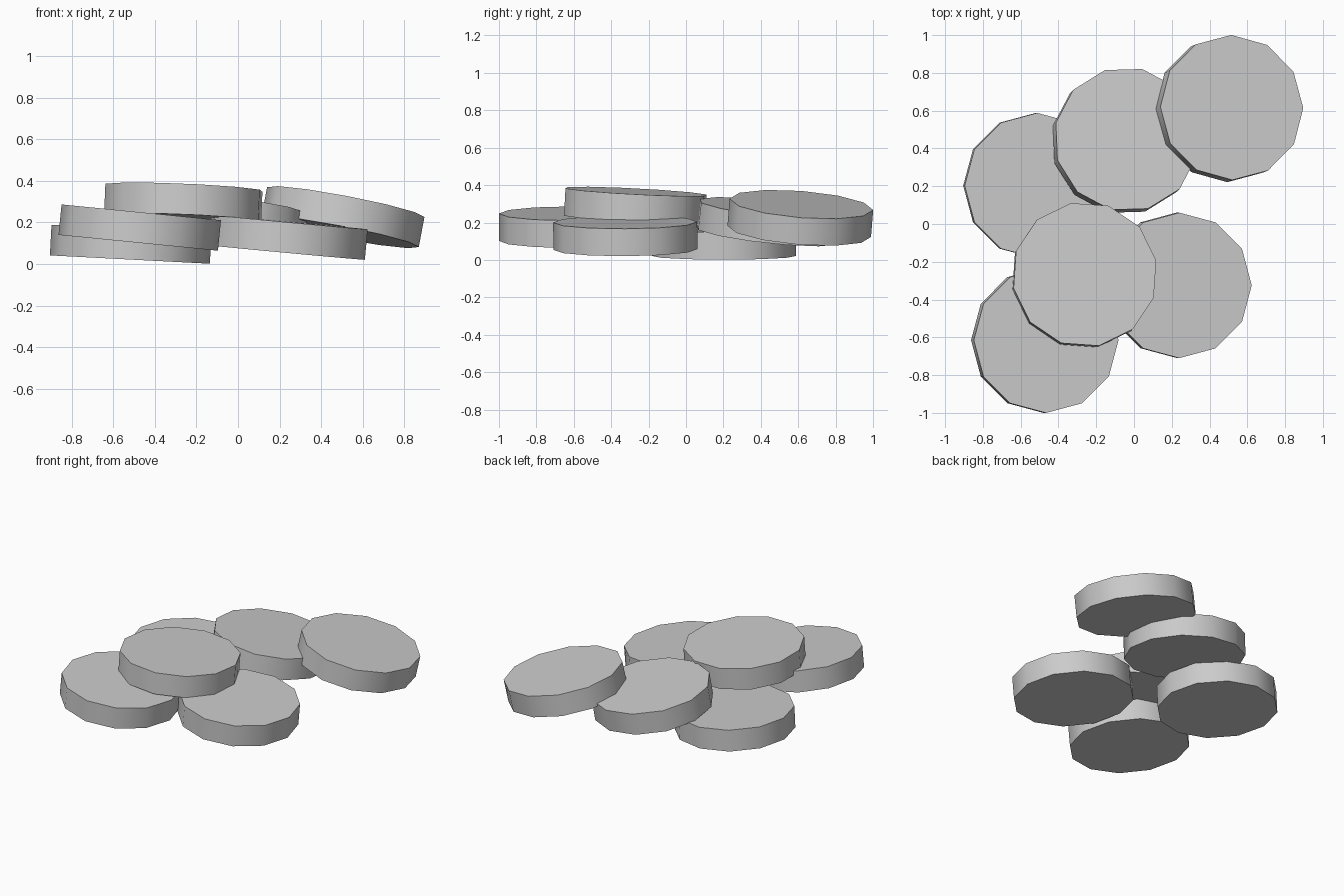
import bpy, math
from mathutils import Vector

if "Cube" in bpy.data.objects:
    bpy.data.objects.remove(bpy.data.objects["Cube"])

RADIUS, THICK = 0.385, 0.147

# name, centre of top face, slope along x, slope along y, spin in degrees
discs = [
    ("disc_front_left", (-0.465, -0.615, 0.248), -0.099, 0.0, 0),
    ("disc_back_left", (-0.512, 0.203, 0.168), -0.052, 0.0, 0),
    ("disc_front_right", (0.24, -0.325, 0.202), -0.093, 0.005, 0),
    ("disc_top", (-0.26, -0.267, 0.366), -0.042, -0.052, 11),
    ("disc_back_middle", (-0.04, 0.448, 0.277), -0.11, -0.11, 17),
    ("disc_back_right", (0.518, 0.617, 0.297), -0.19, -0.08, 0),
]


def disc(name, top, sx, sy, spin):
    # twelve-sided coin tilted so its top face has the given slopes
    normal = Vector((-sx, -sy, 1)).normalized()
    bpy.ops.mesh.primitive_cylinder_add(vertices=12, radius=RADIUS, depth=THICK)
    ob = bpy.context.object
    ob.name = name
    ob.location = Vector(top) - normal * THICK / 2
    tilt = Vector((0, 0, 1)).rotation_difference(normal)
    turn = Vector((1, 0, 0)).rotation_difference(
        Vector((math.cos(math.radians(spin)), math.sin(math.radians(spin)), 0)))
    ob.rotation_euler = (tilt @ turn).to_euler()
    bpy.ops.object.shade_smooth_by_angle(angle=math.radians(40))


for d in discs:
    disc(*d)
